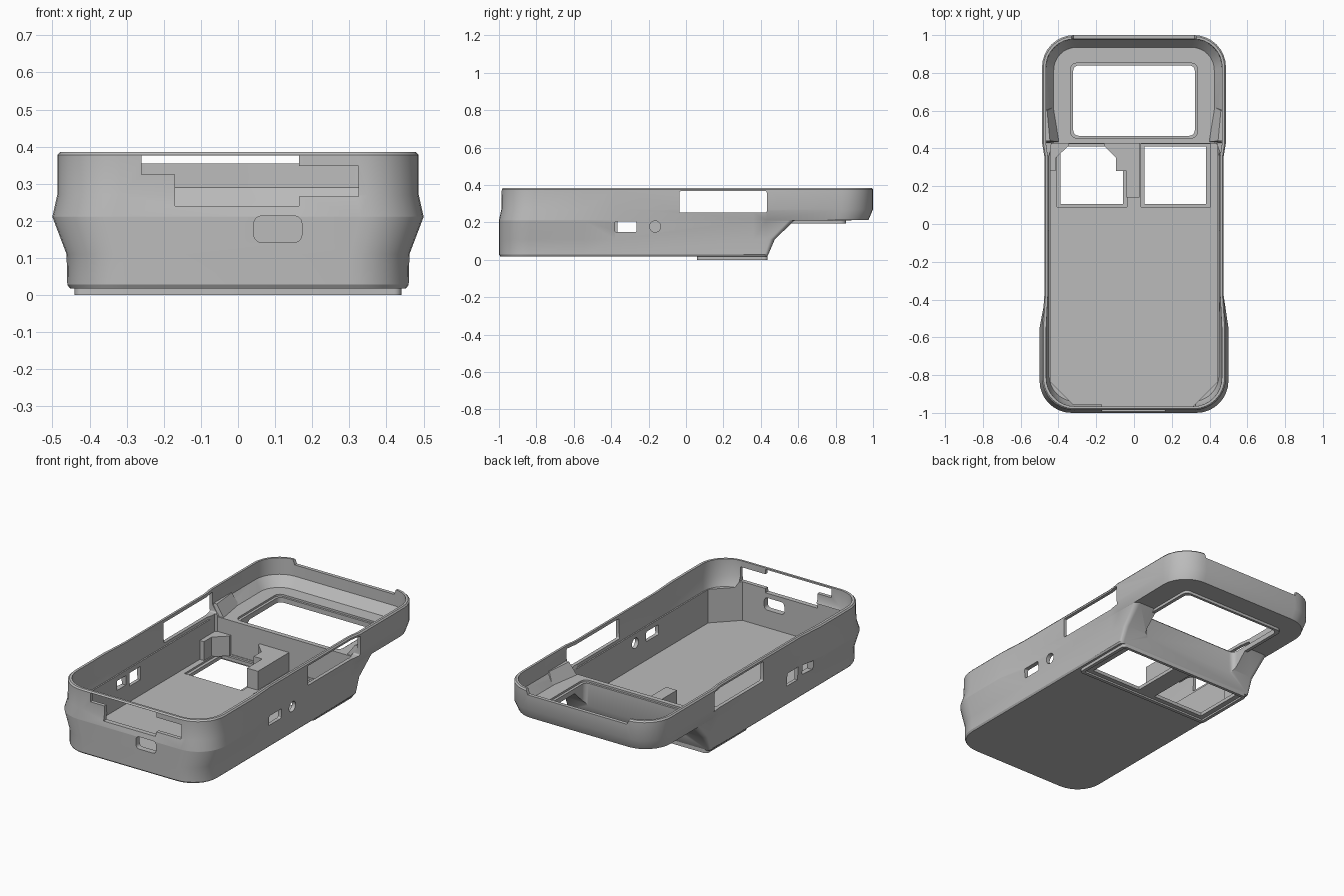
import bpy, bmesh
from math import sin, cos, pi, radians

cube = bpy.data.objects.get("Cube")
if cube:
    bpy.data.objects.remove(cube, do_unlink=True)

grey = bpy.data.materials.new("case grey")
grey.use_nodes = True
colour = (0.5, 0.5, 0.5, 1)
grey.diffuse_color = colour
grey.node_tree.nodes["Principled BSDF"].inputs["Base Color"].default_value = colour


def loft(name, rings):
    """Closed solid through rings that share one point count."""
    bm = bmesh.new()
    loops = [[bm.verts.new(p) for p in ring] for ring in rings]
    n = len(loops[0])
    for a, b in zip(loops, loops[1:]):
        for i in range(n):
            j = (i + 1) % n
            bm.faces.new((a[i], a[j], b[j], b[i]))
    bm.faces.new(loops[0][::-1])
    bm.faces.new(loops[-1])
    bmesh.ops.recalc_face_normals(bm, faces=bm.faces)
    mesh = bpy.data.meshes.new(name)
    bm.to_mesh(mesh)
    bm.free()
    mesh.materials.append(grey)
    obj = bpy.data.objects.new(name, mesh)
    bpy.context.collection.objects.link(obj)
    return obj


def prism(name, pts, axis, lo, hi):
    """Extrude a flat outline along one axis."""
    place = {"x": lambda u, v, d: (d, u, v),
             "y": lambda u, v, d: (u, d, v),
             "z": lambda u, v, d: (u, v, d)}[axis]
    return loft(name, [[place(u, v, d) for u, v in pts] for d in (lo, hi)])


def rect(u0, u1, v0, v1, r=0):
    """Rectangle outline, with rounded corners when r is set."""
    if not r:
        return [(u0, v0), (u1, v0), (u1, v1), (u0, v1)]
    corners = [(u1 - r, v1 - r), (u0 + r, v1 - r), (u0 + r, v0 + r), (u1 - r, v0 + r)]
    return [(cu + r * cos((k + i / 5) * pi / 2), cv + r * sin((k + i / 5) * pi / 2))
            for k, (cu, cv) in enumerate(corners) for i in range(6)]


def ring(z, front, back, rf, rb, widths, seg=8):
    """Rounded outline whose half width changes: middle, front grip, rear."""
    wm, wf, wr = widths
    arc = [i / seg * pi / 2 for i in range(seg + 1)]
    side = [(wf - rf + rf * sin(t), front + rf - rf * cos(t)) for t in arc]
    side += [(wf, -0.55), (wm, -0.38), (wm, 0.36), (wr, min(0.43, back - rb - 0.01))]
    side += [(wr - rb + rb * cos(t), back - rb + rb * sin(t)) for t in arc]
    return [(x, y, z) for x, y in side] + [(-x, y, z) for x, y in reversed(side)]


def combine(target, tool, operation):
    mod = target.modifiers.new("shape", "BOOLEAN")
    mod.operation, mod.solver, mod.object = operation, "EXACT", tool
    bpy.context.view_layer.objects.active = target
    bpy.ops.object.modifier_apply(modifier=mod.name)
    bpy.data.objects.remove(tool, do_unlink=True)


# Outer body: deep lower section, sloped back, flared grip and overhanging tray
case = loft("case_shell", [
    ring(0.018, -0.993, 0.435, 0.15, 0.02, (0.453,) * 3),
    ring(0.028, -1.0, 0.44, 0.16, 0.02, (0.46,) * 3),
    ring(0.11, -1.0, 0.475, 0.16, 0.025, (0.46, 0.462, 0.46)),
    ring(0.21, -1.0, 0.58, 0.17, 0.03, (0.468, 0.5, 0.47)),
    ring(0.212, -1.0, 0.975, 0.17, 0.16, (0.468, 0.5, 0.472)),
    ring(0.27, -0.987, 1.0, 0.17, 0.17, (0.475, 0.487, 0.487)),
    ring(0.377, -0.985, 1.0, 0.17, 0.17, (0.475, 0.487, 0.487)),
    ring(0.385, -0.978, 0.993, 0.165, 0.165, (0.469, 0.48, 0.48))])

# Raised pads under the two window areas
combine(case, prism("pad", rect(-0.44, 0.44, 0.06, 0.437, 0.02), "z", 0, 0.03), "UNION")
combine(case, prism("pad", rect(-0.342, 0.342, 0.5, 0.855, 0.03), "z", 0.195, 0.225), "UNION")

# Interior: chamfered lower bay and the wider upper bay
cuts = [
    loft("bay", [ring(z, -0.965, 0.427, 0.13, 0.01, (0.442,) * 3, 1) for z in (0.04, 0.27)]),
    loft("bay", [
        ring(0.235, -0.94, 0.935, 0.14, 0.12, (0.45, 0.45, 0.425)),
        ring(0.29, -0.965, 0.978, 0.15, 0.15, (0.455, 0.462, 0.465)),
        ring(0.42, -0.965, 0.98, 0.15, 0.15, (0.457, 0.466, 0.467))])]

# Rear display opening with its seat
cuts += [prism("cut", rect(-0.322, 0.322, 0.467, 0.84, 0.03), "z", 0.01, 0.5),
         prism("cut", rect(-0.337, 0.337, 0.455, 0.852, 0.035), "z", 0.224, 0.5)]

# Floor windows, their seats, and the shallow recess below
for x0, x1 in ((-0.39, -0.058), (0.055, 0.382)):
    cuts += [prism("cut", rect(x0, x1, 0.107, 0.41), "z", -0.1, 0.1),
             prism("cut", rect(x0 - 0.018, x1 + 0.022, 0.09, 0.424), "z", 0.03, 0.1)]
cuts.append(prism("cut", rect(-0.42, 0.42, 0.08, 0.42), "z", -0.1, 0.01))

# Side openings: long windows on both sides, then ports
cuts += [prism("cut", rect(-0.035, 0.432, 0.252, 0.367, 0.008), "x", -0.7, 0.7),
         prism("cut", rect(-0.38, -0.265, 0.148, 0.205, 0.008), "x", 0.3, 0.7),
         prism("cut", rect(-0.195, -0.135, 0.148, 0.208, 0.0299), "x", 0.3, 0.7),
         prism("cut", rect(-0.365, -0.265, 0.13, 0.207), "x", -0.7, -0.3),
         prism("cut", rect(-0.48, -0.4, 0.15, 0.205), "x", -0.7, -0.3)]

# Front stepped slot and port, rear rim notch
slot = [(-0.26, 0.325), (-0.17, 0.325), (-0.17, 0.24), (0.165, 0.24), (0.165, 0.265),
        (0.325, 0.265), (0.325, 0.348), (0.165, 0.348), (0.165, 0.376), (-0.26, 0.376)]
notch = [(-0.32, 0.355), (0.32, 0.355), (0.345, 0.42), (-0.345, 0.42)]
cuts += [prism("cut", slot, "y", -1.2, -0.9),
         prism("cut", rect(0.043, 0.172, 0.142, 0.213, 0.02), "y", -1.2, -0.9),
         prism("cut", notch, "y", 0.9, 1.2)]

for cutter in cuts:
    cutter.hide_render = True
    combine(case, cutter, "DIFFERENCE")

# Divider block between the floor windows, with arm and corner bracket
divider = [(-0.04, 0.14), (0.03, 0.14), (0.03, 0.429), (-0.16, 0.429), (-0.16, 0.415),
           (-0.095, 0.35), (-0.095, 0.28), (-0.04, 0.28)]
bracket = [(-0.443, 0.28), (-0.415, 0.28), (-0.415, 0.35), (-0.345, 0.415),
           (-0.345, 0.429), (-0.443, 0.429)]
parts = [case,
         prism("divider_block", divider, "z", 0.035, 0.15),
         prism("corner_bracket", bracket, "z", 0.035, 0.15)]

# Sloped gussets where the side walls meet the rear tray
for s, side in ((1, "left"), (-1, "right")):
    low = [(s * x, y, 0.23) for x, y in ((0.47, 0.43), (0.395, 0.435), (0.425, 0.62), (0.47, 0.62))]
    top = [(s * x, y, 0.3) for x, y in ((0.475, 0.44), (0.445, 0.44), (0.46, 0.6), (0.475, 0.6))]
    parts.append(loft(side + "_gusset", [low, top]))

bpy.ops.object.select_all(action="DESELECT")
for part in parts:
    part.select_set(True)
bpy.context.view_layer.objects.active = case
bpy.ops.object.shade_smooth_by_angle(angle=radians(25))
